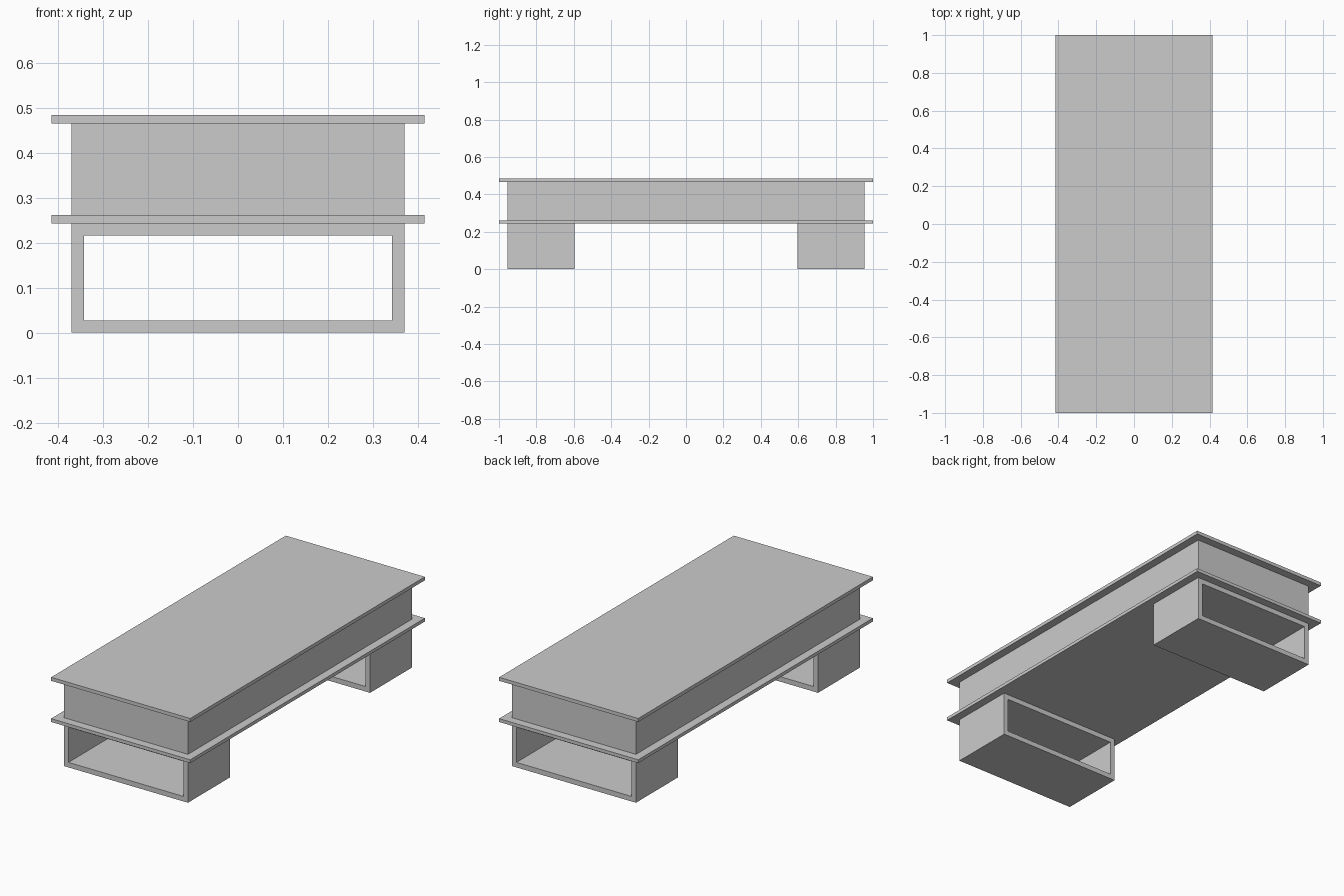
import bpy, bmesh

if "Cube" in bpy.data.objects:
    bpy.data.objects.remove(bpy.data.objects["Cube"])


def mesh_object(name, bm):
    bmesh.ops.recalc_face_normals(bm, faces=bm.faces)
    me = bpy.data.meshes.new(name)
    bm.to_mesh(me)
    bm.free()
    ob = bpy.data.objects.new(name, me)
    bpy.context.collection.objects.link(ob)
    return ob


def box(name, half_x, half_y, z0, z1):
    bm = bmesh.new()
    bmesh.ops.create_cube(bm, size=1)
    for v in bm.verts:
        v.co.x *= 2 * half_x
        v.co.y *= 2 * half_y
        v.co.z = z0 if v.co.z < 0 else z1
    return mesh_object(name, bm)


def tube_leg(name, half_x, z1, wall, y0, y1):
    """Rectangular frame, open along y."""
    def ring(y, inset):
        x, lo, hi = half_x - inset, inset, z1 - inset
        return [bm.verts.new(p) for p in
                ((-x, y, lo), (x, y, lo), (x, y, hi), (-x, y, hi))]

    bm = bmesh.new()
    rings = [ring(y0, 0), ring(y1, 0), ring(y1, wall), ring(y0, wall)]
    for k in range(4):
        a, b = rings[k], rings[(k + 1) % 4]
        for i in range(4):
            j = (i + 1) % 4
            bm.faces.new((a[i], a[j], b[j], b[i]))
    return mesh_object(name, bm)


# Overhanging boards and the body between them
box("table_top", 0.415, 1.0, 0.465, 0.484)
box("body", 0.37, 0.955, 0.261, 0.465)
box("lower_board", 0.415, 1.0, 0.243, 0.261)

# Hollow frame legs at both ends
for name, side in (("front_leg", -1), ("back_leg", 1)):
    tube_leg(name, 0.37, 0.243, 0.027, side * 0.955, side * 0.597)
